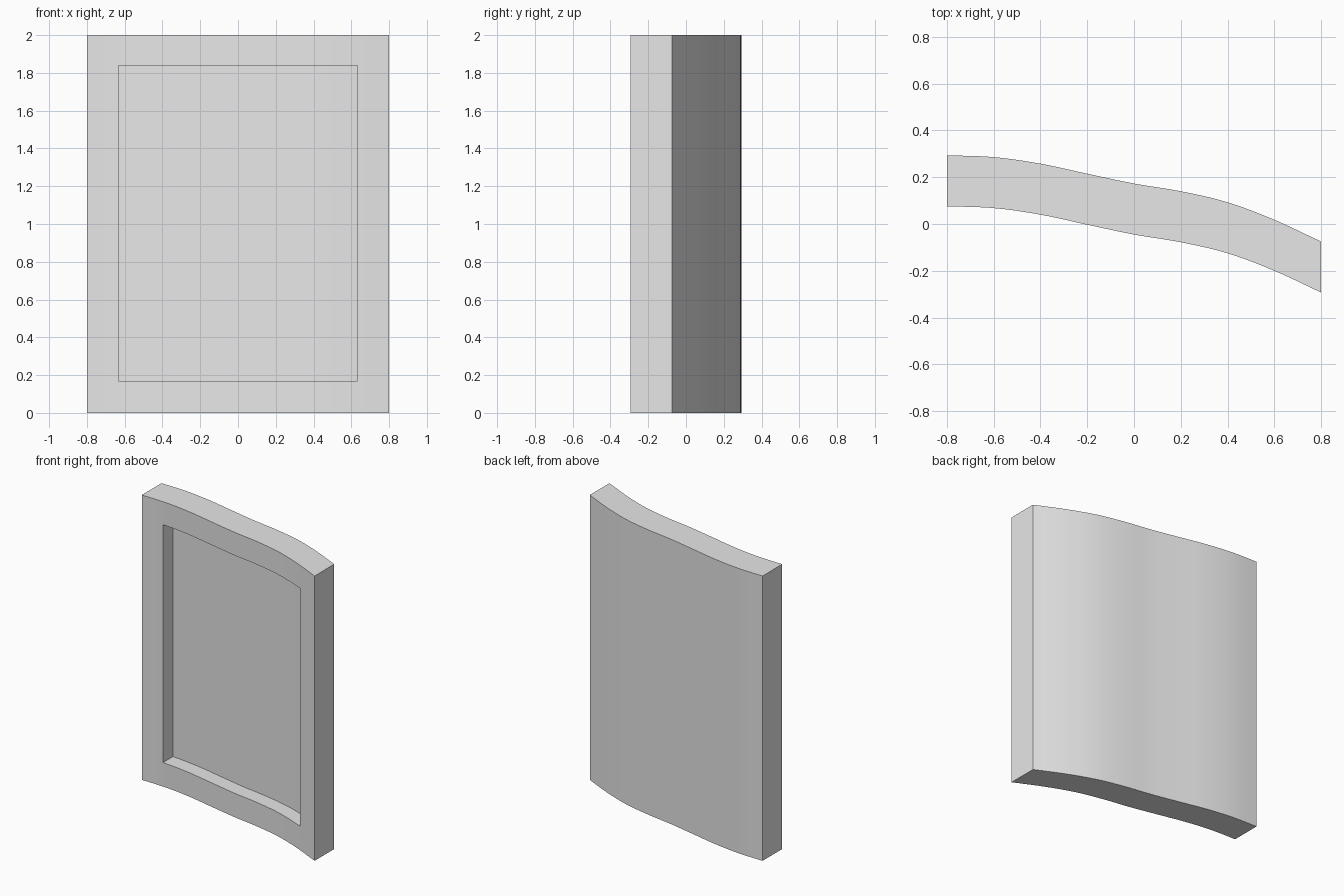
import bpy
import bmesh

if "Cube" in bpy.data.objects:
    bpy.data.objects.remove(bpy.data.objects["Cube"])

HALF_WIDTH, HEIGHT, THICKNESS = 0.8, 2.0, 0.218
RECESS_X, RECESS_LOW, RECESS_HIGH, RECESS_DEPTH = 0.632, 0.168, 1.838, 0.11
# Depth of the back surface at even steps across the width
BACK = [0.293, 0.286, 0.258, 0.215, 0.173, 0.140, 0.093, 0.018, -0.075]


def back_y(x):
    """Smooth curve through the back points."""
    t = (x + HALF_WIDTH) / (2 * HALF_WIDTH) * (len(BACK) - 1)
    i = min(max(int(t), 0), len(BACK) - 2)
    f = t - i
    b, c = BACK[i], BACK[i + 1]
    a = BACK[i - 1] if i > 0 else b
    d = BACK[i + 2] if i + 2 < len(BACK) else 2 * c - b
    m0, m1 = (c - a) / 2, (d - b) / 2
    return (b + m0 * f + (3 * (c - b) - 2 * m0 - m1) * f * f
            + (2 * (b - c) + m0 + m1) * f ** 3)


def curved_slab(name, half, low, high, front, back, steps=40):
    """Wavy plan outline raised into a solid; front and back are offsets in y."""
    bm = bmesh.new()
    xs = [-half + 2 * half * i / steps for i in range(steps + 1)]
    outline = [(x, back_y(x) + front) for x in xs]
    outline += [(x, back_y(x) + back) for x in reversed(xs)]
    base = bm.faces.new([bm.verts.new((x, y, low)) for x, y in outline])
    raised = bmesh.ops.extrude_face_region(bm, geom=[base], use_keep_orig=True)
    top = [v for v in raised["geom"] if isinstance(v, bmesh.types.BMVert)]
    bmesh.ops.translate(bm, verts=top, vec=(0, 0, high - low))
    bmesh.ops.recalc_face_normals(bm, faces=bm.faces)
    mesh = bpy.data.meshes.new(name)
    bm.to_mesh(mesh)
    bm.free()
    obj = bpy.data.objects.new(name, mesh)
    bpy.context.collection.objects.link(obj)
    return obj


# Material
grey = bpy.data.materials.new("light grey")
grey.use_nodes = True
colour = (0.8, 0.8, 0.8, 1)
grey.diffuse_color = colour
grey.node_tree.nodes["Principled BSDF"].inputs["Base Color"].default_value = colour

# Curved panel with a shallow framed recess in its front
panel = curved_slab("curved_panel", HALF_WIDTH, 0, HEIGHT, -THICKNESS, 0)
cutter = curved_slab("recess_cutter", RECESS_X, RECESS_LOW, RECESS_HIGH,
                     -THICKNESS - 0.1, -THICKNESS + RECESS_DEPTH)
cutter.hide_render = True
for obj in (panel, cutter):
    obj.data.materials.append(grey)

cut = panel.modifiers.new("recess", 'BOOLEAN')
cut.operation = 'DIFFERENCE'
cut.solver = 'EXACT'
cut.object = cutter
bpy.ops.object.select_all(action='DESELECT')
panel.select_set(True)
bpy.context.view_layer.objects.active = panel
bpy.ops.object.modifier_apply(modifier=cut.name)
bpy.data.objects.remove(cutter)
bpy.ops.object.shade_smooth_by_angle()
